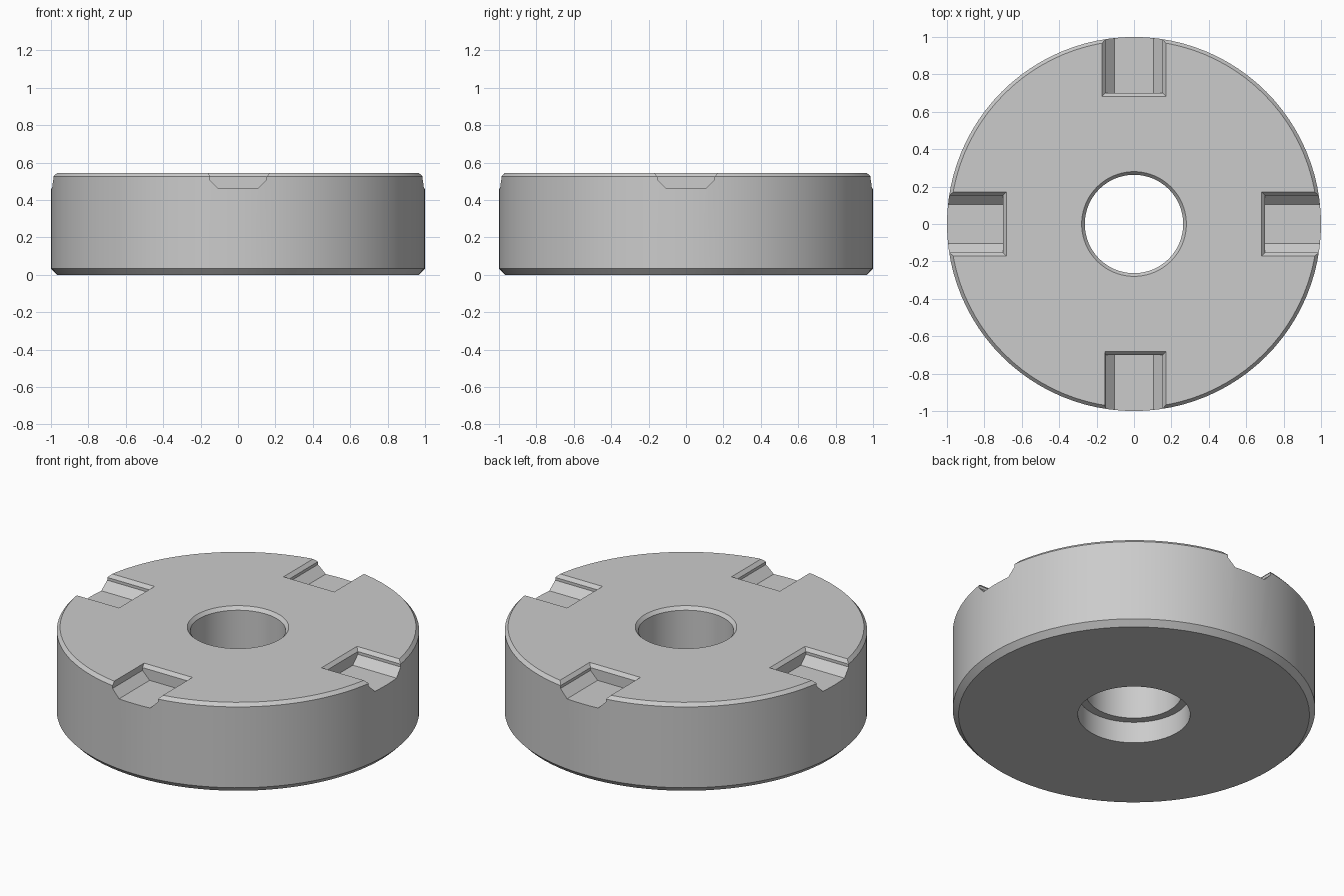
import bpy, bmesh, math
from mathutils import Matrix

if "Cube" in bpy.data.objects:
    bpy.data.objects.remove(bpy.data.objects["Cube"], do_unlink=True)

HEIGHT = 0.545
SEGMENTS = 96

grey = bpy.data.materials.new("plain grey")
grey.use_nodes = True
grey.diffuse_color = (0.6, 0.6, 0.6, 1)
grey.node_tree.nodes["Principled BSDF"].inputs["Base Color"].default_value = (0.6, 0.6, 0.6, 1)


def add_object(name, bm):
    bmesh.ops.recalc_face_normals(bm, faces=bm.faces)
    mesh = bpy.data.meshes.new(name)
    bm.to_mesh(mesh)
    bm.free()
    mesh.materials.append(grey)
    obj = bpy.data.objects.new(name, mesh)
    bpy.context.collection.objects.link(obj)
    return obj


def loft(bm, rings, closed=False):
    """Join successive rings of vertices with quads."""
    pairs = list(zip(rings, rings[1:]))
    if closed:
        pairs.append((rings[-1], rings[0]))
    for a, b in pairs:
        for i in range(len(a)):
            j = (i + 1) % len(a)
            bm.faces.new((a[i], a[j], b[j], b[i]))


def lathe(name, profile):
    bm = bmesh.new()
    rings = []
    for r, z in profile:
        angles = [math.tau * i / SEGMENTS for i in range(SEGMENTS)]
        rings.append([bm.verts.new((r * math.cos(a), r * math.sin(a), z)) for a in angles])
    loft(bm, rings, closed=True)
    return add_object(name, bm)


def notch_cutter(name, angle, left_chamfer):
    """Slot open at the rim: flat floor, sloped flanks, bevelled mouth."""
    bm = bmesh.new()
    rings = []
    # half width, inner end, height, whether the layer belongs to the mouth bevel
    layers = ((0.105, 0.7, 0.46, False), (0.153, 0.7, 0.508, False),
              (0.153, 0.7, 0.525, False), (0.189, 0.664, 0.565, True))
    for half, inner, z, bevel in layers:
        left = 0.156 if bevel and not left_chamfer else half
        corners = ((-left, -1.2), (half, -1.2), (half, -inner), (-left, -inner))
        rings.append([bm.verts.new((x, y, z)) for x, y in corners])
    loft(bm, rings)
    bm.faces.new(rings[0])
    bm.faces.new(rings[-1])
    bm.transform(Matrix.Rotation(angle, 4, "Z"))
    cutter = add_object(name, bm)
    cutter.hide_render = True
    return cutter


# Disc with bevelled rims, a bore and a wider recess underneath
disc = lathe("slotted_disc", [
    (0.31, 0), (0.968, 0), (1, 0.033), (1, 0.525), (0.982, HEIGHT),
    (0.28, HEIGHT), (0.263, 0.525), (0.263, 0.13), (0.31, 0.13)])

# Four slots around the upper rim; the front one has a plain left edge
cutters = [notch_cutter("slot_cutter", k * math.pi / 2, k != 0) for k in range(4)]
for cutter in cutters:
    cut = disc.modifiers.new("slot", "BOOLEAN")
    cut.operation = "DIFFERENCE"
    cut.solver = "EXACT"
    cut.object = cutter

bpy.ops.object.select_all(action="DESELECT")
disc.select_set(True)
bpy.context.view_layer.objects.active = disc
for cut in list(disc.modifiers):
    bpy.ops.object.modifier_apply(modifier=cut.name)
for cutter in cutters:
    bpy.data.objects.remove(cutter, do_unlink=True)
bpy.ops.object.shade_smooth_by_angle(angle=math.radians(25))
